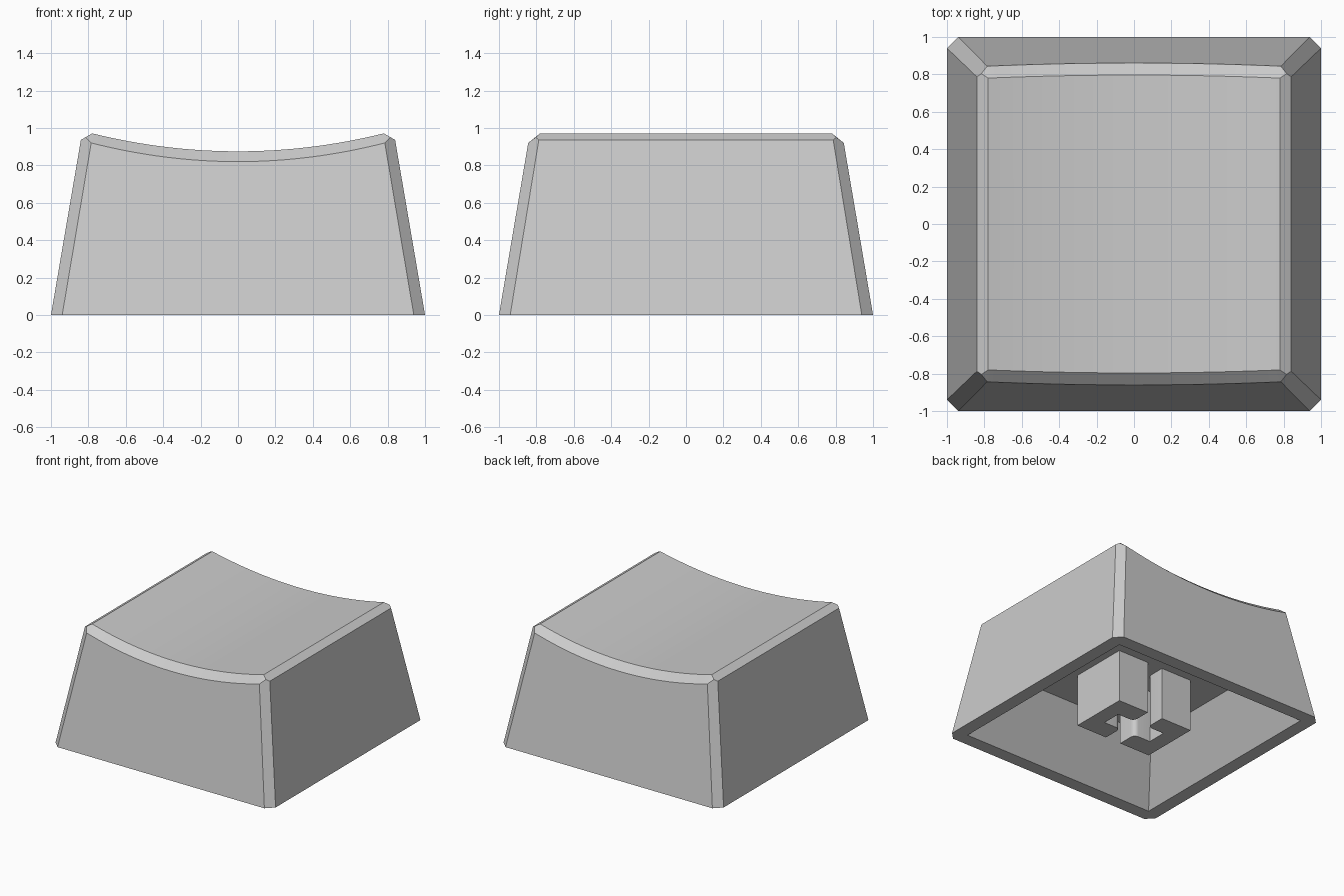
import bpy, bmesh, math

if "Cube" in bpy.data.objects:
    bpy.data.objects.remove(bpy.data.objects["Cube"], do_unlink=True)

grey = bpy.data.materials.new("grey_plastic")
grey.use_nodes = True
colour = (0.6, 0.6, 0.6, 1)
grey.diffuse_color = colour
grey.node_tree.nodes["Principled BSDF"].inputs["Base Color"].default_value = colour


def finish(bm, name, axes=""):
    """Mirror across the axes, weld, and turn the mesh into a shaded object."""
    for axis in axes:
        geom = bm.verts[:] + bm.edges[:] + bm.faces[:]
        bmesh.ops.mirror(bm, geom=geom, axis=axis, merge_dist=0.0005)
    bmesh.ops.remove_doubles(bm, verts=bm.verts[:], dist=0.0005)
    bmesh.ops.recalc_face_normals(bm, faces=bm.faces[:])
    mesh = bpy.data.meshes.new(name)
    bm.to_mesh(mesh)
    bm.free()
    mesh.materials.append(grey)
    obj = bpy.data.objects.new(name, mesh)
    bpy.context.collection.objects.link(obj)
    bpy.ops.object.select_all(action="DESELECT")
    obj.select_set(True)
    bpy.context.view_layer.objects.active = obj
    bpy.ops.object.shade_smooth_by_angle(angle=math.radians(18))


def face(bm, *points):
    bm.faces.new([bm.verts.new(p) for p in points])


# Cap shell: one quarter, mirrored in x and y
STEPS = 16
TAPER = 0.17


def dish(half_width, low, rise, y_at):
    """Points along the scooped top, from the middle to the corner."""
    points = []
    for i in range(STEPS + 1):
        t = i / STEPS
        z = low + rise * t * t
        points.append((half_width * t, y_at(z), z))
    return points


def on_y0(p):
    return (p[0], 0, p[2])


inner = dish(0.78, 0.875, 0.096, lambda z: 0.78 + (0.971 - z) * TAPER)
outer = dish(0.785, 0.82, 0.1, lambda z: 1 - TAPER * z)
side_top, tip = (0.84, 0.787, 0.936), (0.816, 0.804, 0.95)
bottom_side, bottom_end = (1, 0.94, 0), (0.94, 1, 0)
shell = bmesh.new()

# scooped top and its end chamfer
for a, b, c, d in zip(inner, inner[1:], outer[1:], outer):
    face(shell, on_y0(a), on_y0(b), b, a)
    face(shell, a, b, c, d)
face(shell, inner[-1], tip, outer[-1])

# end wall, side wall, side chamfer and pointed corner chamfer
face(shell, (0, 1, 0), bottom_end, *reversed(outer))
face(shell, on_y0(bottom_side), bottom_side, side_top, on_y0(side_top))
face(shell, on_y0(inner[-1]), inner[-1], tip, side_top, on_y0(side_top))
face(shell, bottom_side, bottom_end, outer[-1], tip, side_top)

# rim and hollow underside with sloping walls
rim, roof_x, roof_y, depth = 0.89, 0.658, 0.583, 0.435
rim_corner, roof_corner = (rim, rim, 0), (roof_x, roof_y, depth)
face(shell, on_y0(bottom_side), bottom_side, rim_corner, (rim, 0, 0))
face(shell, (0, 1, 0), bottom_end, rim_corner, (0, rim, 0))
face(shell, bottom_side, bottom_end, rim_corner)
face(shell, (rim, 0, 0), rim_corner, roof_corner, (roof_x, 0, depth))
face(shell, (0, rim, 0), rim_corner, roof_corner, (0, roof_y, depth))
face(shell, (0, 0, depth), (roof_x, 0, depth), roof_corner, (0, roof_y, depth))
finish(shell, "cap_shell", "XY")

# Stem: two facing C-shaped posts that leave a cross-shaped socket
far, wide, gap, notch, notch_end, radius = 0.35, 0.245, 0.07, 0.08, 0.222, 0.04
lip = []
for i in range(7):
    a = math.radians(180 + 15 * (6 - i))
    lip.append((gap + radius + radius * math.sin(a),
                notch + radius + radius * math.cos(a)))
half = [(far, wide), (gap, wide)] + lip + [(notch_end, notch)]
outline = half + [(x, -y) for x, y in reversed(half)]

for name, sign in (("stem_left", 1), ("stem_right", -1)):
    post = bmesh.new()
    low = [(x * sign, y, 0) for x, y in outline]
    high = [(x, y, depth + 0.005) for x, y, z in low]
    face(post, *low)
    face(post, *high)
    for i in range(len(low)):
        face(post, low[i - 1], low[i], high[i], high[i - 1])
    finish(post, name)
